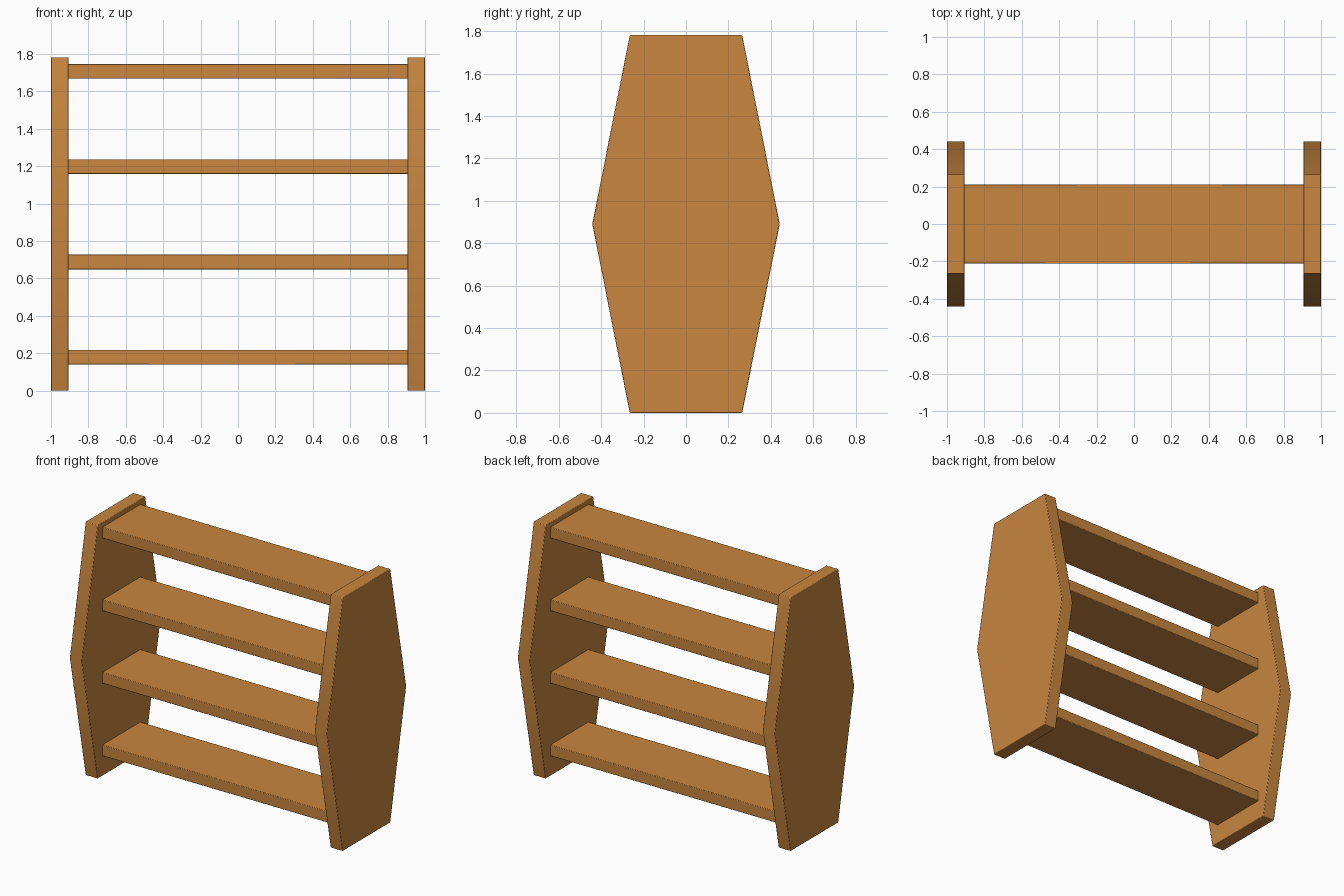
import bpy, bmesh

if "Cube" in bpy.data.objects:
    bpy.data.objects.remove(bpy.data.objects["Cube"])

wood = bpy.data.materials.new("wood")
wood.diffuse_color = (0.58, 0.24, 0.05, 1)
wood.use_nodes = True
wood.node_tree.nodes["Principled BSDF"].inputs["Base Color"].default_value = wood.diffuse_color


def extruded_board(name, profile, x0, x1):
    """Extrude a (y, z) profile along x and soften its edges."""
    bm = bmesh.new()
    face = bm.faces.new([bm.verts.new((x0, y, z)) for y, z in profile])
    ext = bmesh.ops.extrude_face_region(bm, geom=[face])
    moved = [v for v in ext["geom"] if isinstance(v, bmesh.types.BMVert)]
    bmesh.ops.translate(bm, verts=moved, vec=(x1 - x0, 0, 0))
    bmesh.ops.recalc_face_normals(bm, faces=bm.faces)
    mesh = bpy.data.meshes.new(name)
    bm.to_mesh(mesh)
    bm.free()
    mesh.materials.append(wood)
    ob = bpy.data.objects.new(name, mesh)
    bpy.context.collection.objects.link(ob)
    bevel = ob.modifiers.new("soft_edges", "BEVEL")
    bevel.width = 0.004
    bevel.segments = 2
    bevel.limit_method = "ANGLE"
    bpy.ops.object.select_all(action="DESELECT")
    ob.select_set(True)
    bpy.context.view_layer.objects.active = ob
    bpy.ops.object.shade_smooth_by_angle()
    return ob


# Hexagonal side panels
H = 1.782
half = [(0.265, 0), (0.442, H / 2), (0.265, H)]
hexagon = half + [(-y, z) for y, z in reversed(half)]
extruded_board("left_panel", hexagon, -1.0, -0.906)
extruded_board("right_panel", hexagon, 0.906, 1.0)

# Four evenly spaced shelves, ends butted just into the panels
for i in range(4):
    z = 0.139 + i * 0.51
    rect = [(-0.212, z), (0.212, z), (0.212, z + 0.078), (-0.212, z + 0.078)]
    extruded_board(f"shelf_{i + 1}", rect, -0.91, 0.91)
